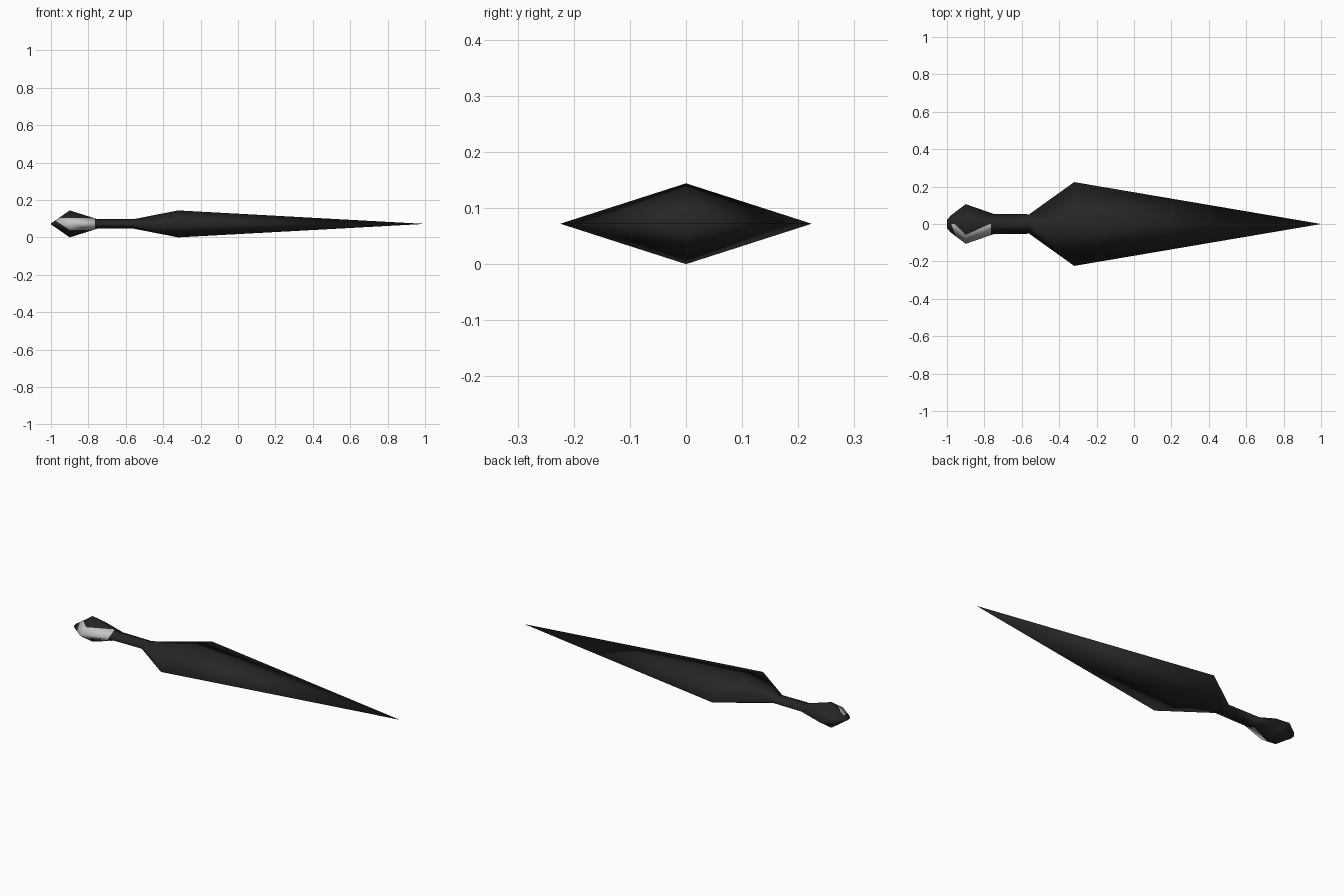
import bpy, bmesh
from mathutils import Vector

cube = bpy.data.objects.get("Cube")
if cube:
    bpy.data.objects.remove(cube, do_unlink=True)

MID = 0.072  # height of the centre line


def material(name, value):
    mat = bpy.data.materials.new(name)
    mat.use_nodes = True
    color = (value, value, value, 1)
    mat.diffuse_color = color
    bsdf = mat.node_tree.nodes["Principled BSDF"]
    bsdf.inputs["Base Color"].default_value = color
    bsdf.inputs["Roughness"].default_value = 0.6
    return mat


black = material("black steel", 0.019)
silver = material("pale grey", 0.55)

# Stations along the dagger: x, half width, half height
stations = [
    (-1.0, 0.022, 0.003), (-0.98, 0.045, 0.016), (-0.9, 0.106, 0.072),
    (-0.75, 0.054, 0.025), (-0.56, 0.052, 0.025), (-0.32, 0.224, 0.072),
]

# Diamond sections lofted from pommel to tip
bm = bmesh.new()
rings = []
for x, w, h in stations:
    corners = [(w, 0), (0, h), (-w, 0), (0, -h)]
    rings.append([bm.verts.new((x, y, MID + z)) for y, z in corners])
tip = bm.verts.new((1, 0, MID))
bm.faces.new(rings[0])
for a, b in zip(rings, rings[1:]):
    for i in range(4):
        j = (i + 1) % 4
        bm.faces.new((a[i], a[j], b[j], b[i]))
for i in range(4):
    bm.faces.new((rings[-1][i], rings[-1][(i + 1) % 4], tip))
bmesh.ops.recalc_face_normals(bm, faces=bm.faces)


def pommel_side():
    faces = [f for f in bm.faces
             if f.calc_center_median().x < -0.75 and f.calc_center_median().y < -0.005]
    return list({g for f in faces for g in (*f.verts, *f.edges)}) + faces


# Cut the outline of the pale patch into the front of the pommel
top, bottom, end = 0.104, 0.04, -0.765
slant_point, slant = Vector((-0.97, 0, 0.085)), Vector((0.045, 0, 0.07))
cuts = [((0, 0, top), (0, 0, 1)), ((0, 0, bottom), (0, 0, 1)),
        ((end, 0, 0), (1, 0, 0)), (slant_point, slant)]
for point, normal in cuts:
    bmesh.ops.bisect_plane(bm, geom=pommel_side(), plane_co=point, plane_no=normal)

for f in bm.faces:
    c = f.calc_center_median()
    f.smooth = True
    inside = bottom < c.z < top and c.x < end and c.y < -0.005
    f.material_index = int(inside and (c - slant_point).dot(slant) > 0)

mesh = bpy.data.meshes.new("dagger")
bm.to_mesh(mesh)
bm.free()
mesh.materials.append(black)
mesh.materials.append(silver)
dagger = bpy.data.objects.new("dagger", mesh)
bpy.context.collection.objects.link(dagger)
